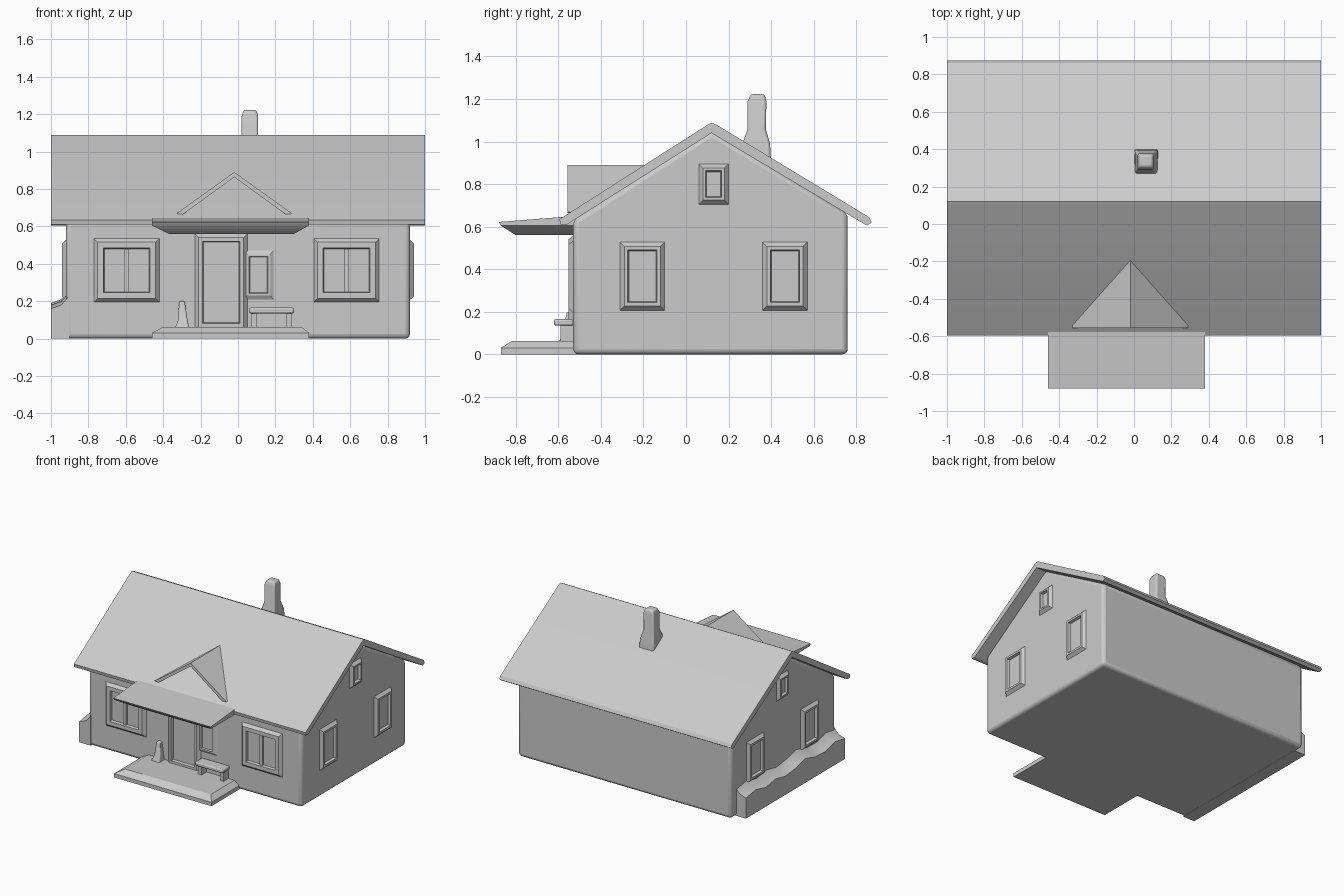
import bpy, bmesh
from mathutils import Vector

if "Cube" in bpy.data.objects:
    bpy.data.objects.remove(bpy.data.objects["Cube"])


def finish(name, bm, bevel=0.0, segs=2):
    bmesh.ops.recalc_face_normals(bm, faces=bm.faces[:])
    me = bpy.data.meshes.new(name)
    bm.to_mesh(me)
    bm.free()
    ob = bpy.data.objects.new(name, me)
    bpy.context.collection.objects.link(ob)
    if bevel:
        m = ob.modifiers.new("bevel", 'BEVEL')
        m.width, m.segments, m.limit_method = bevel, segs, 'ANGLE'
    bpy.ops.object.select_all(action='DESELECT')
    ob.select_set(True)
    bpy.context.view_layer.objects.active = ob
    bpy.ops.object.shade_smooth_by_angle()
    return ob


def loft(name, rings, bevel=0.0, segs=2):
    """Closed solid through rings of equal point count."""
    bm = bmesh.new()
    vs = [[bm.verts.new(p) for p in r] for r in rings]
    n = len(vs[0])
    for a, b in zip(vs, vs[1:]):
        for i in range(n):
            j = (i + 1) % n
            bm.faces.new((a[i], a[j], b[j], b[i]))
    bm.faces.new(vs[0][::-1])
    bm.faces.new(vs[-1])
    return finish(name, bm, bevel, segs)


def prism_x(name, prof, x0, x1, **k):
    return loft(name, [[(x, y, z) for y, z in prof] for x in (x0, x1)], **k)


def rect(x0, x1, y0, y1, z):
    return [(x0, y0, z), (x1, y0, z), (x1, y1, z), (x0, y1, z)]


def box(name, x0, x1, y0, y1, z0, z1, **k):
    return loft(name, [rect(x0, x1, y0, y1, z0), rect(x0, x1, y0, y1, z1)], **k)


def framed(name, c, normal, w, h, border, out=0.022, sink=0.02, slope=0.02):
    """Raised surround with a sunken pane; c is the centre on the wall."""
    n, up = Vector(normal), Vector((0, 0, 1))
    side = up.cross(n)

    def ring(a, b, d):
        return [Vector(c) + n * d + side * (sx * a / 2) + up * (sz * b / 2)
                for sx, sz in ((-1, -1), (1, -1), (1, 1), (-1, 1))]
    iw, ih = w - 2 * border, h - 2 * border
    return loft(name, [ring(w, h, -0.02), ring(w, h, 0),
                       ring(w - 2 * slope, h - 2 * slope, out),
                       ring(iw, ih, out), ring(iw - 0.01, ih - 0.01, out - sink)])


# House body with gables
prism_x("house_walls", [(-0.53, 0), (0.76, 0), (0.76, 0.66), (0.12, 1.05), (-0.53, 0.63)],
        -0.92, 0.92, bevel=0.025, segs=3)

# Main roof
prism_x("main_roof", [(-0.595, 0.635), (0.10, 1.078), (0.12, 1.088), (0.145, 1.078),
                      (0.86, 0.645), (0.873, 0.62), (0.85, 0.605),
                      (0.12, 1.04), (-0.56, 0.61), (-0.59, 0.61)], -1, 1)

# Open dormer gable: chevron sheets dying into the main roof
cx, fy = -0.02, -0.556
chev = [(-0.31, 0.668), (0, 0.89), (0.31, 0.668), (0.275, 0.664), (0, 0.863), (-0.275, 0.664)]
loft("dormer_roof", [[(cx + x, fy, z) for x, z in chev],
                     [(cx + x, 0.15 - (1.09 - z) / 0.645, z) for x, z in chev]])

# Porch roof slab with tapered underside
loft("porch_roof", [rect(-0.37, 0.30, -0.80, -0.50, 0.56),
                    rect(-0.46, 0.38, -0.87, -0.50, 0.605),
                    [(-0.46, -0.88, 0.622), (0.38, -0.88, 0.622),
                     (0.38, -0.50, 0.652), (-0.46, -0.50, 0.652)]])

# Porch floor
loft("porch_floor", [rect(-0.46, 0.38, -0.87, -0.50, 0),
                     rect(-0.46, 0.38, -0.87, -0.50, 0.03),
                     rect(-0.40, 0.34, -0.82, -0.50, 0.062)])

# Chimney with flared foot and rounded top
loft("chimney", [rect(0.00, 0.13, 0.26, 0.40, 0.90), rect(0.005, 0.125, 0.265, 0.395, 0.99),
                 rect(0.02, 0.108, 0.29, 0.375, 1.06), rect(0.02, 0.108, 0.29, 0.378, 1.19),
                 rect(0.03, 0.098, 0.305, 0.368, 1.223)], bevel=0.01)

# Front windows: wide surround, inner frame and centre bar
for s, x in (("left", -0.595), ("right", 0.58)):
    framed(f"front_window_{s}", (x, -0.53, 0.365), (0, -1, 0), 0.35, 0.34, 0.05)
    box(f"front_window_bar_{s}", x - 0.012, x + 0.012, -0.545, -0.52, 0.25, 0.48)

# Gable windows on both ends
for s, sx in (("right", 1), ("left", -1)):
    for i, y in enumerate((-0.205, 0.465)):
        framed(f"{s}_window_{i}", (sx * 0.92, y, 0.367), (sx, 0, 0), 0.21, 0.32, 0.036)
    framed(f"{s}_attic_window", (sx * 0.92, 0.13, 0.80), (sx, 0, 0), 0.14, 0.19, 0.032)

# Entrance: door surround, small side window, stub post by the door
framed("door", (-0.09, -0.53, 0.30), (0, -1, 0), 0.28, 0.52, 0.04)
framed("entry_window", (0.11, -0.53, 0.34), (0, -1, 0), 0.16, 0.26, 0.03, out=0.012, sink=0.01)
loft("planter_post", [rect(-0.34, -0.26, -0.60, -0.52, 0.05), rect(-0.32, -0.27, -0.58, -0.52, 0.10),
                      rect(-0.315, -0.285, -0.56, -0.52, 0.20)], bevel=0.008)

# Bench on the porch
box("bench_seat", 0.06, 0.30, -0.62, -0.53, 0.135, 0.165, bevel=0.008)
for s, x in (("left", 0.07), ("right", 0.26)):
    box(f"bench_leg_{s}", x, x + 0.03, -0.59, -0.53, 0.05, 0.14)

# Uneven hedge along the left wall
tops = [0.18, 0.20, 0.17, 0.175, 0.21, 0.18, 0.165, 0.19, 0.17, 0.20, 0.18]
ys = [-0.53 + i * 0.122 for i in range(len(tops))]


def hedge(x, lift):
    return [(x, ys[-1], 0), (x, ys[0], 0)] + [(x, y, t + lift) for y, t in zip(ys, tops)]


loft("side_hedge", [hedge(-1.0, -0.02), hedge(-0.945, 0), hedge(-0.90, 0.05)])
